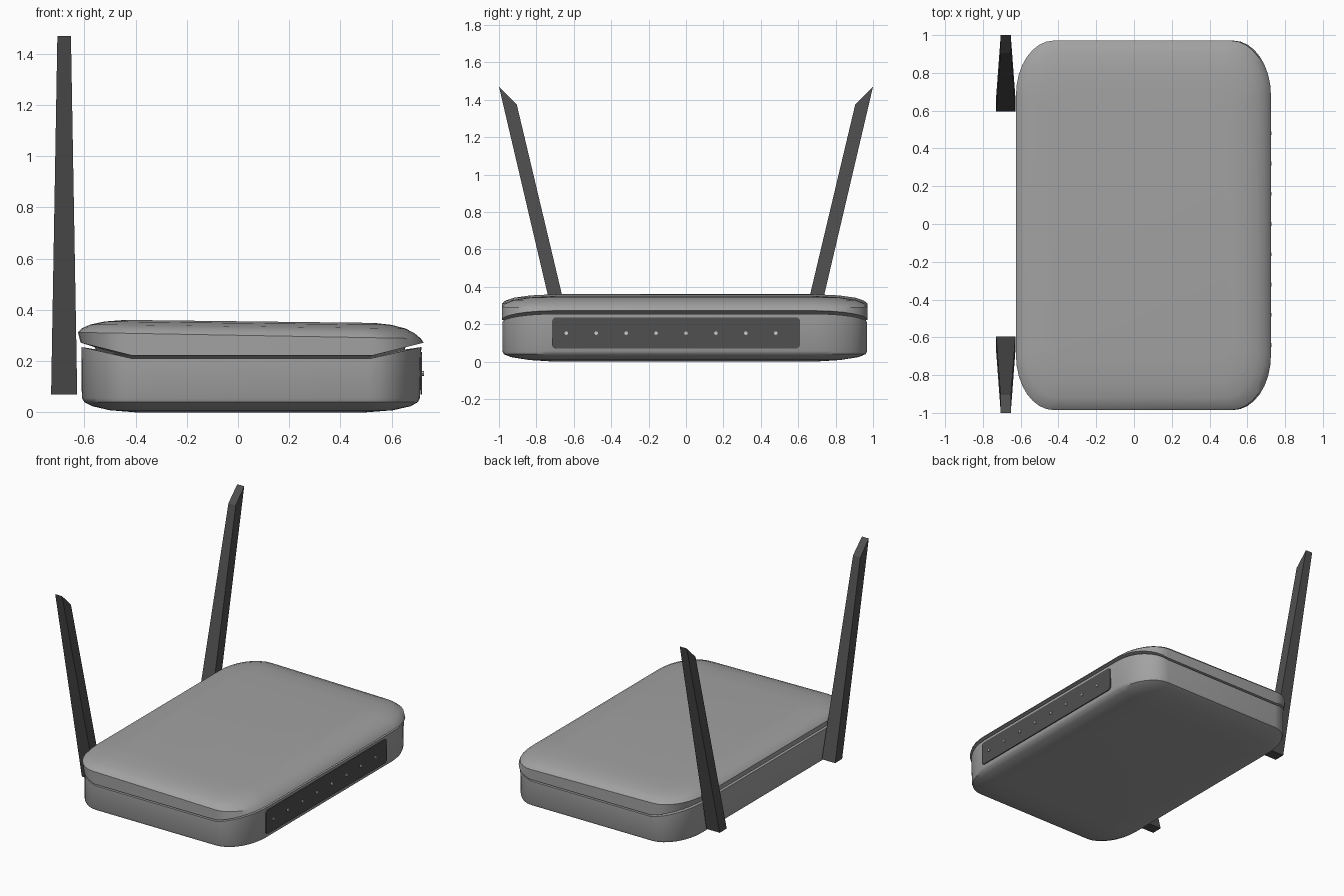
import bpy, bmesh, math

if "Cube" in bpy.data.objects:
    bpy.data.objects.remove(bpy.data.objects["Cube"])


def material(name, value):
    m = bpy.data.materials.new(name)
    m.diffuse_color = (value, value, value, 1)
    m.use_nodes = True
    m.node_tree.nodes["Principled BSDF"].inputs["Base Color"].default_value = m.diffuse_color
    return m


grey = material("mid grey plastic", 0.36)
dark = material("dark grey plastic", 0.08)
light = material("light grey lamp", 0.6)


def finish(bm, name, mat, smooth=None):
    bmesh.ops.recalc_face_normals(bm, faces=bm.faces)
    me = bpy.data.meshes.new(name)
    bm.to_mesh(me)
    bm.free()
    ob = bpy.data.objects.new(name, me)
    bpy.context.collection.objects.link(ob)
    me.materials.append(mat)
    if smooth:
        bpy.ops.object.select_all(action='DESELECT')
        ob.select_set(True)
        bpy.context.view_layer.objects.active = ob
        bpy.ops.object.shade_smooth_by_angle(angle=math.radians(smooth))
    return ob


def outline(x0, x1, hy, rx, ry, cy=-0.007, n=8):
    """Rectangle with elliptical corners, as (x, y, t); t is 0 on the short sides, 1 on the long."""
    pts = []
    for q, (sx, sy) in enumerate(((1, 1), (-1, 1), (-1, -1), (1, -1))):
        cx = (x1 - rx) if sx > 0 else (x0 + rx)
        for i in range(n + 1):
            a = (q + i / n) * math.pi / 2
            c, s = math.cos(a), math.sin(a)
            pts.append((cx + rx * c, cy + sy * (hy - ry) + ry * s, abs(c)))
    return pts


def loft(name, rings, mat, smooth):
    """Skin rings of (x0, x1, half y, rx, ry, height rule) and cap both ends."""
    bm = bmesh.new()
    loops = []
    for x0, x1, hy, rx, ry, z in rings:
        loops.append([bm.verts.new((x, y, z(x, t))) for x, y, t in outline(x0, x1, hy, rx, ry)])
    for a, b in zip(loops, loops[1:]):
        for i in range(len(a)):
            j = (i + 1) % len(a)
            bm.faces.new((a[i], a[j], b[j], b[i]))
    bm.faces.new(loops[0])
    bm.faces.new(loops[-1])
    return finish(bm, name, mat, smooth)


def flat(z):
    return lambda x, t: z


def dip(lo, hi):            # seam that sinks along the short sides
    return lambda x, t: lo + (hi - lo) * t


def tilt(left, right):      # plane sloping down toward the lamp side
    return lambda x, t: left + (right - left) * (x + 0.62) / 1.34


# Lower case with a rounded belly
loft("lower_case", [
    (-0.40, 0.50, 0.70, 0.05, 0.06, flat(0.0)),
    (-0.50, 0.605, 0.83, 0.11, 0.15, flat(0.008)),
    (-0.57, 0.675, 0.93, 0.17, 0.24, flat(0.024)),
    (-0.60, 0.703, 0.968, 0.19, 0.28, flat(0.040)),
    (-0.61, 0.711, 0.975, 0.20, 0.29, flat(0.056)),
    (-0.612, 0.716, 0.975, 0.20, 0.29, dip(0.21, 0.255)),
    (-0.55, 0.65, 0.91, 0.15, 0.23, dip(0.205, 0.245)),
    (-0.54, 0.64, 0.90, 0.15, 0.23, flat(0.18)),
], grey, 35)

# Overhanging lid with a softly domed edge
loft("lid", [
    (-0.53, 0.63, 0.89, 0.14, 0.22, flat(0.19)),
    (-0.56, 0.655, 0.92, 0.15, 0.23, dip(0.215, 0.255)),
    (-0.615, 0.725, 0.978, 0.20, 0.29, dip(0.222, 0.272)),
    (-0.625, 0.714, 0.978, 0.20, 0.29, tilt(0.312, 0.288)),
    (-0.610, 0.690, 0.96, 0.20, 0.28, tilt(0.328, 0.308)),
    (-0.575, 0.655, 0.915, 0.18, 0.25, tilt(0.344, 0.326)),
    (-0.52, 0.60, 0.83, 0.14, 0.18, tilt(0.356, 0.340)),
    (-0.44, 0.53, 0.70, 0.08, 0.10, tilt(0.363, 0.347)),
], grey, 35)


def side_plate(name, cy, cz, hy, hz, r, x0, x1, n, mat):
    """Rounded plate on the lamp side; r equal to both half sizes gives a disc."""
    bm = bmesh.new()
    ring = []
    for q, (sy, sz) in enumerate(((1, 1), (-1, 1), (-1, -1), (1, -1))):
        for i in range(n + 1):
            a = (q + i / n) * math.pi / 2
            ring.append((cy + sy * (hy - r) + r * math.cos(a),
                         cz + sz * (hz - r) + r * math.sin(a)))
    a = [bm.verts.new((x0, y, z)) for y, z in ring]
    b = [bm.verts.new((x1, y, z)) for y, z in ring]
    for i in range(len(a)):
        j = (i + 1) % len(a)
        bm.faces.new((a[i], a[j], b[j], b[i]))
    bm.faces.new(a)
    bm.faces.new(b)
    bmesh.ops.remove_doubles(bm, verts=bm.verts, dist=0.0005)
    return finish(bm, name, mat)


# Status panel and its row of lamps
side_plate("status_panel", -0.053, 0.153, 0.663, 0.083, 0.022, 0.712, 0.719, 4, dark)
for k in range(8):
    side_plate("status_lamp", -0.64 + 0.16 * k, 0.152, 0.01, 0.01, 0.01, 0.718, 0.727, 2, light)

# Pair of tapered antennas leaning outward, with slanted tips
for side, name in ((-1, "front_antenna"), (1, "back_antenna")):
    bm = bmesh.new()
    profile = [(0.595, 0.07, 0.051), (0.672, 0.07, 0.051), (1.0, 1.47, 0.0265), (0.905, 1.375, 0.028)]
    a = [bm.verts.new((-0.679 - w, side * y, z)) for y, z, w in profile]
    b = [bm.verts.new((-0.679 + w, side * y, z)) for y, z, w in profile]
    for i in range(4):
        j = (i + 1) % 4
        bm.faces.new((a[i], a[j], b[j], b[i]))
    bm.faces.new(a)
    bm.faces.new(b)
    finish(bm, name, dark)
